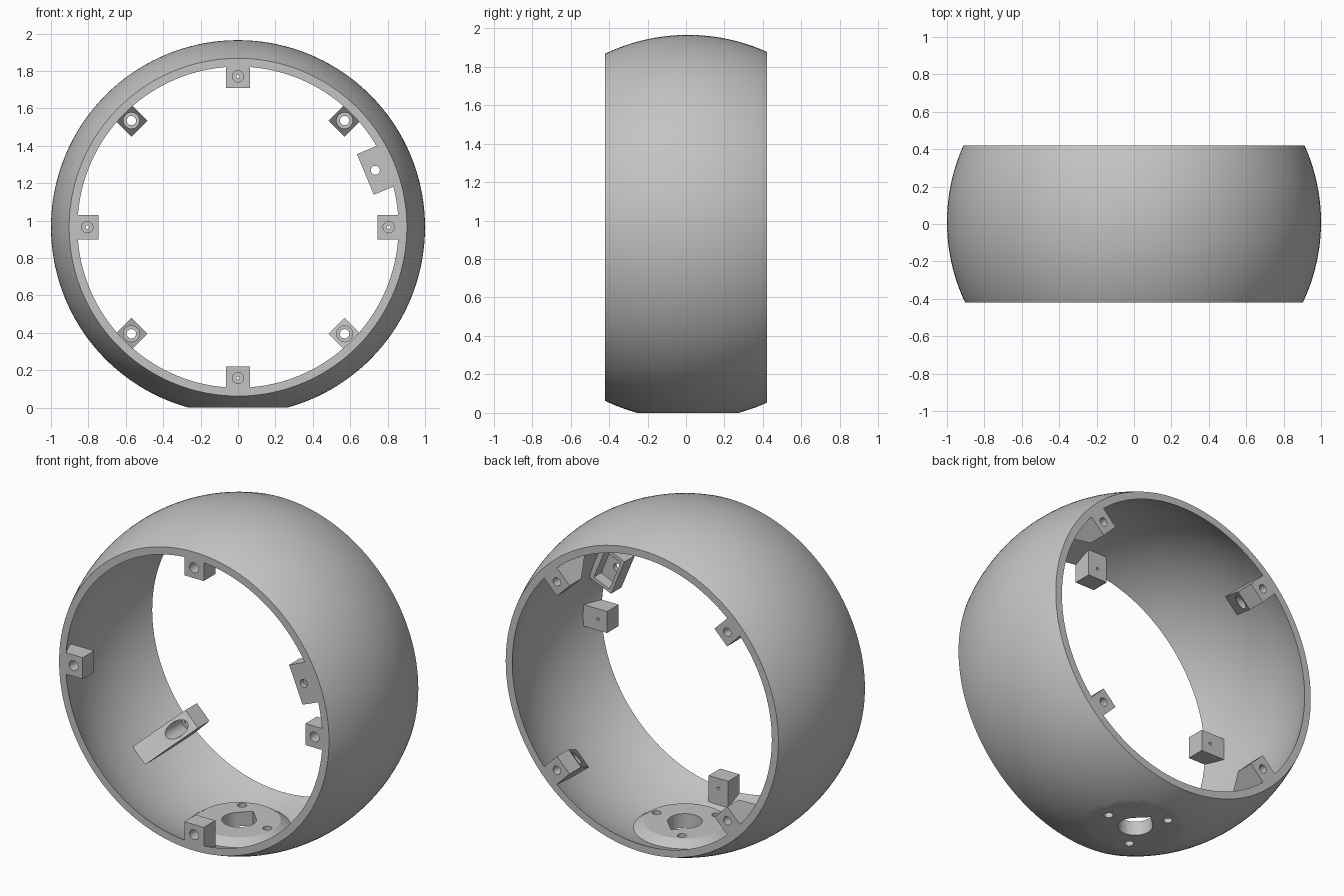
import bpy, bmesh
from math import sin, cos, pi, sqrt, radians
from mathutils import Matrix, Vector

cube = bpy.data.objects.get("Cube")
if cube:
    bpy.data.objects.remove(cube, do_unlink=True)

CZ, CY = 0.965, 0.01          # sphere centre height and depth
R_OUT, R_IN, HALF = 1.0, 0.96, 0.42
R_SCREW = 0.806               # radius of the screw circle

grey = bpy.data.materials.new("plain grey")
grey.use_nodes = True
grey.diffuse_color = (0.55, 0.55, 0.55, 1)
grey.node_tree.nodes["Principled BSDF"].inputs["Base Color"].default_value = grey.diffuse_color


def make(name, bm):
    bmesh.ops.remove_doubles(bm, verts=bm.verts, dist=1e-5)
    bmesh.ops.recalc_face_normals(bm, faces=bm.faces)
    mesh = bpy.data.meshes.new(name)
    bm.to_mesh(mesh)
    bm.free()
    mesh.materials.append(grey)
    obj = bpy.data.objects.new(name, mesh)
    bpy.context.collection.objects.link(obj)
    return obj


def lathe(name, profile, matrix, steps=144):
    bm = bmesh.new()
    verts = [bm.verts.new((r, 0, h)) for r, h in profile]
    edges = [bm.edges.new((a, b)) for a, b in zip(verts, verts[1:] + verts[:1])]
    bmesh.ops.spin(bm, geom=verts + edges, cent=(0, 0, 0), axis=(0, 0, 1),
                   angle=2 * pi, steps=steps, use_duplicate=False)
    bmesh.ops.transform(bm, matrix=matrix, verts=bm.verts)
    return make(name, bm)


def extrude(name, outline, offset, matrix):
    """Solid made by sweeping a flat outline along an offset."""
    bm = bmesh.new()
    face = bm.faces.new([bm.verts.new(p) for p in outline])
    new = bmesh.ops.extrude_face_region(bm, geom=[face], use_keep_orig=True)["geom"]
    bmesh.ops.translate(bm, vec=offset, verts=[v for v in new if isinstance(v, bmesh.types.BMVert)])
    bmesh.ops.transform(bm, matrix=matrix, verts=bm.verts)
    return make(name, bm)


def around(angle):
    """Frame whose x axis points outward at an angle around the ring."""
    return Matrix.Translation((0, 0, CZ)) @ Matrix.Rotation(-radians(angle), 4, 'Y')


def prism(name, profile, width, angle):
    """Block from a radius/depth profile, centred across its width."""
    return extrude(name, [(r, y, -width / 2) for r, y in profile],
                   Vector((0, 0, width)), around(angle))


def bore(radius, y0, y1, angle, dist=R_SCREW):
    """Round cutter along the depth axis."""
    ring = [(dist + radius * cos(i * pi / 16), y0, radius * sin(i * pi / 16)) for i in range(32)]
    return extrude("cutter", ring, Vector((0, y1 - y0, 0)), around(angle))


def cut(obj, *cutters):
    for c in cutters:
        c.hide_render = True
        mod = obj.modifiers.new("cut", 'BOOLEAN')
        mod.operation, mod.solver, mod.object = 'DIFFERENCE', 'EXACT', c
        bpy.context.view_layer.objects.active = obj
        bpy.ops.object.modifier_apply(modifier=mod.name)


def discard(*cutters):
    for c in cutters:
        bpy.data.objects.remove(c, do_unlink=True)


# Spherical band with flat front and back rims
def arc(radius, count=32):
    ys = [-HALF + 2 * HALF * i / count for i in range(count + 1)]
    return [(sqrt(radius ** 2 - (y - CY) ** 2), y) for y in ys]


shell = lathe("shell", arc(R_OUT) + arc(R_IN)[::-1],
              Matrix.Translation((0, 0, CZ)) @ Matrix.Rotation(-pi / 2, 4, 'X'))
parts = [shell]

# Flat foot
floor = extrude("cutter", [(-1, -1, -1), (1, -1, -1), (1, 1, -1), (-1, 1, -1)],
                Vector((0, 0, 1)), Matrix.Identity(4))
cut(shell, floor)
discard(floor)

# Round base boss with chamfered rim
centre = Matrix.Translation((0, CY, 0))
boss = lathe("base_boss", [(0, 0), (0.25, 0), (0.25, 0.02), (0.30, 0.036), (0.228, 0.085), (0, 0.085)],
             centre, 64)
parts.append(boss)

# Teardrop cable hole and three screw holes through the base
drop = [(0.095 * cos(a), 0.095 * sin(a), -0.1)
        for a in (radians(135 + 270 * i / 36) for i in range(37))]
drop.append((0, 0.134, -0.1))
up = Vector((0, 0, 0.4))
base_cutters = [extrude("cutter", drop, up, centre)]
for k in range(3):
    a = 2 * pi * k / 3
    ring = [(0.19 * cos(a) + 0.025 * cos(i * pi / 12),
             0.19 * sin(a) + 0.025 * sin(i * pi / 12), -0.1) for i in range(24)]
    base_cutters.append(extrude("cutter", ring, up, centre))
cut(boss, *base_cutters)
cut(shell, *base_cutters)
discard(*base_cutters)

# Front screw blocks: blind hole with a fine pilot hole
front_profile = [(0.745, -HALF), (0.88, -HALF), (0.925, -0.31), (0.745, -0.31)]
for label, angle in (("left", 0), ("top", 90), ("right", 180), ("bottom", 270)):
    block = prism("front_block_" + label, front_profile, 0.13, angle)
    tools = [bore(0.03, -0.5, -0.35, angle), bore(0.009, -0.5, -0.2, angle)]
    cut(block, *tools)
    discard(*tools)
    parts.append(block)

# Back screw blocks: sloped support, through hole and counterbore
back_profile = [(0.745, HALF), (0.9, HALF), (0.957, 0.2), (0.975, 0.0), (0.745, 0.31)]
for label, angle in (("upper_left", 45), ("upper_right", 135),
                     ("lower_right", 225), ("lower_left", 315)):
    block = prism("back_block_" + label, back_profile, 0.12, angle)
    tools = [bore(0.025, -0.1, 0.5, angle), bore(0.043, -0.1, 0.34, angle)]
    cut(block, *tools)
    discard(*tools)
    parts.append(block)

# Hollow bracket with a hole in its front plate
bracket = prism("hollow_bracket", [(0.737, -HALF), (0.88, -HALF), (0.92, -0.32), (0.737, -0.32)],
                0.235, 22.5)
pocket = prism("cutter", [(0.757, -0.39), (0.87, -0.39), (0.87, -0.25), (0.757, -0.25)], 0.195, 22.5)
hole = bore(0.024, -0.5, -0.3, 22.5, 0.795)
cut(bracket, pocket, hole)
discard(pocket, hole)
parts.append(bracket)

# Smooth curves, sharp edges
bpy.ops.object.select_all(action='DESELECT')
for p in parts:
    p.select_set(True)
bpy.context.view_layer.objects.active = shell
bpy.ops.object.shade_smooth_by_angle(angle=radians(25))
